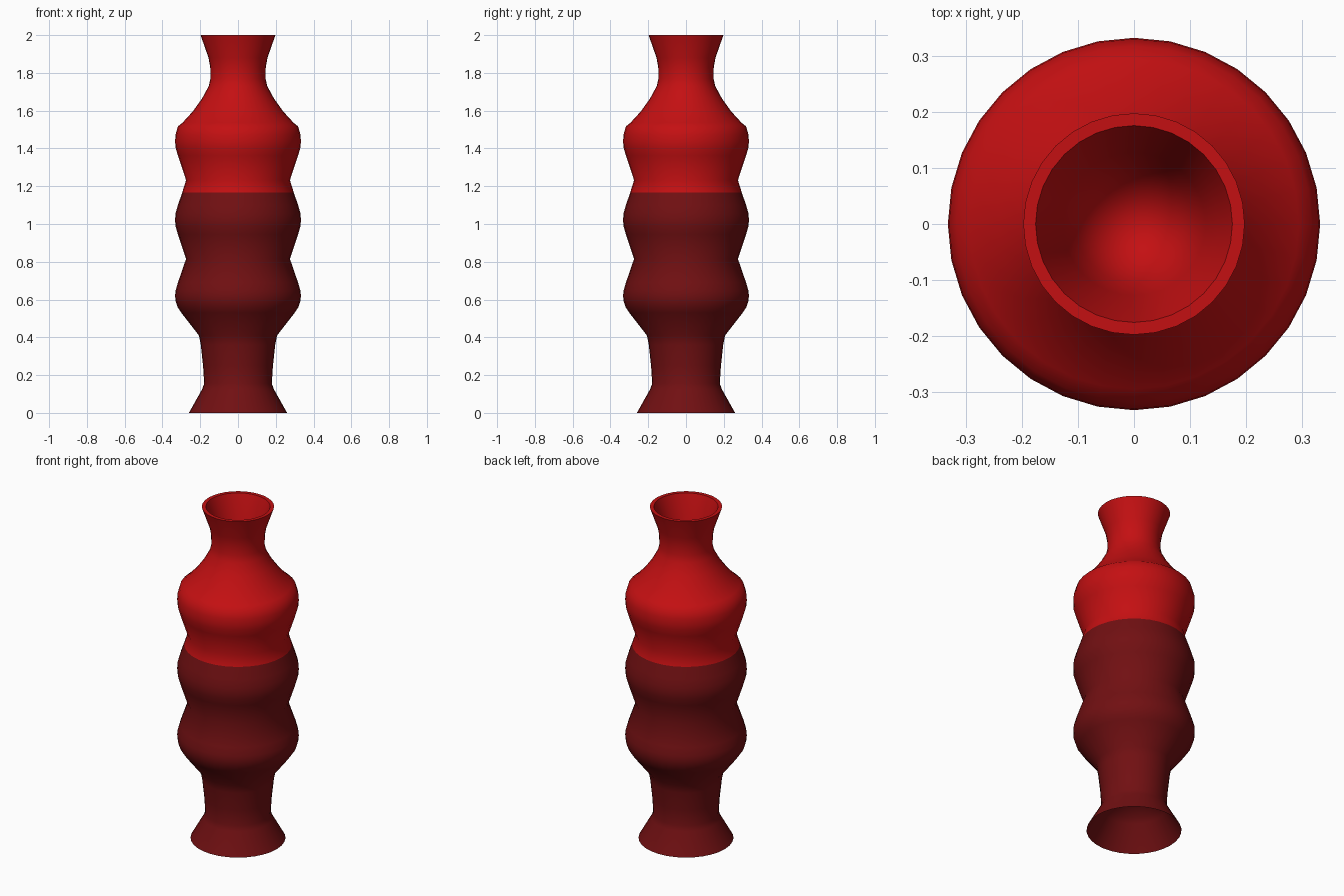
import bpy, bmesh, math

if "Cube" in bpy.data.objects:
    bpy.data.objects.remove(bpy.data.objects["Cube"])

SIDES = 32


def material(name, rgb):
    m = bpy.data.materials.new(name)
    m.diffuse_color = (*rgb, 1)
    m.use_nodes = True
    m.node_tree.nodes["Principled BSDF"].inputs["Base Color"].default_value = m.diffuse_color
    return m


bright = material("bright_red", (0.55, 0.005, 0.006))
dark = material("dark_maroon", (0.165, 0.005, 0.006))

# Ribbed body swelling (radius, height above the notch), repeated three times
bulge = [(0.275, 0.0), (0.318, 0.13), (0.331, 0.175), (0.333, 0.205), (0.331, 0.24), (0.318, 0.285)]

# Recess under the foot, foot and stem
profile = [(0, 0.22), (0.08, 0.205), (0.15, 0.165), (0.172, 0.14), (0.26, 0.0),
           (0.19, 0.125), (0.179, 0.155), (0.185, 0.25), (0.197, 0.36), (0.207, 0.41),
           (0.30, 0.53), (0.32, 0.56), (0.331, 0.595), (0.333, 0.62), (0.331, 0.645), (0.318, 0.69)]
profile += [(r, 0.815 + z) for r, z in bulge[:-1]] + [(0.318, 1.10), (0.295, 1.168)]
profile += [(r, 1.232 + z) for r, z in bulge]
# Shoulder, neck, lip and the hollow inside
profile += [(0.295, 1.535), (0.24, 1.595), (0.19, 1.665), (0.155, 1.73), (0.146, 1.77), (0.147, 1.83),
            (0.156, 1.88), (0.198, 2.0), (0.176, 2.0), (0.15, 1.92), (0.128, 1.83),
            (0.105, 1.74), (0.06, 1.67), (0, 1.65)]

bm = bmesh.new()
rings = []
for r, z in profile:
    if r == 0:
        rings.append([bm.verts.new((0, 0, z))] * SIDES)
    else:
        rings.append([bm.verts.new((r * math.cos(2 * math.pi * i / SIDES),
                                    r * math.sin(2 * math.pi * i / SIDES), z)) for i in range(SIDES)])
for a, b in zip(rings, rings[1:]):
    for i in range(SIDES):
        j = (i + 1) % SIDES
        quad = list(dict.fromkeys((a[i], a[j], b[j], b[i])))
        f = bm.faces.new(quad)
        # Lower part is dark, upper part bright
        f.material_index = 1 if f.calc_center_median().z < 1.168 else 0
bmesh.ops.recalc_face_normals(bm, faces=bm.faces)

mesh = bpy.data.meshes.new("vase")
bm.to_mesh(mesh)
bm.free()
mesh.materials.append(bright)
mesh.materials.append(dark)
vase = bpy.data.objects.new("vase", mesh)
bpy.context.collection.objects.link(vase)
bpy.context.view_layer.objects.active = vase
vase.select_set(True)
bpy.ops.object.shade_smooth_by_angle(angle=math.radians(55))
